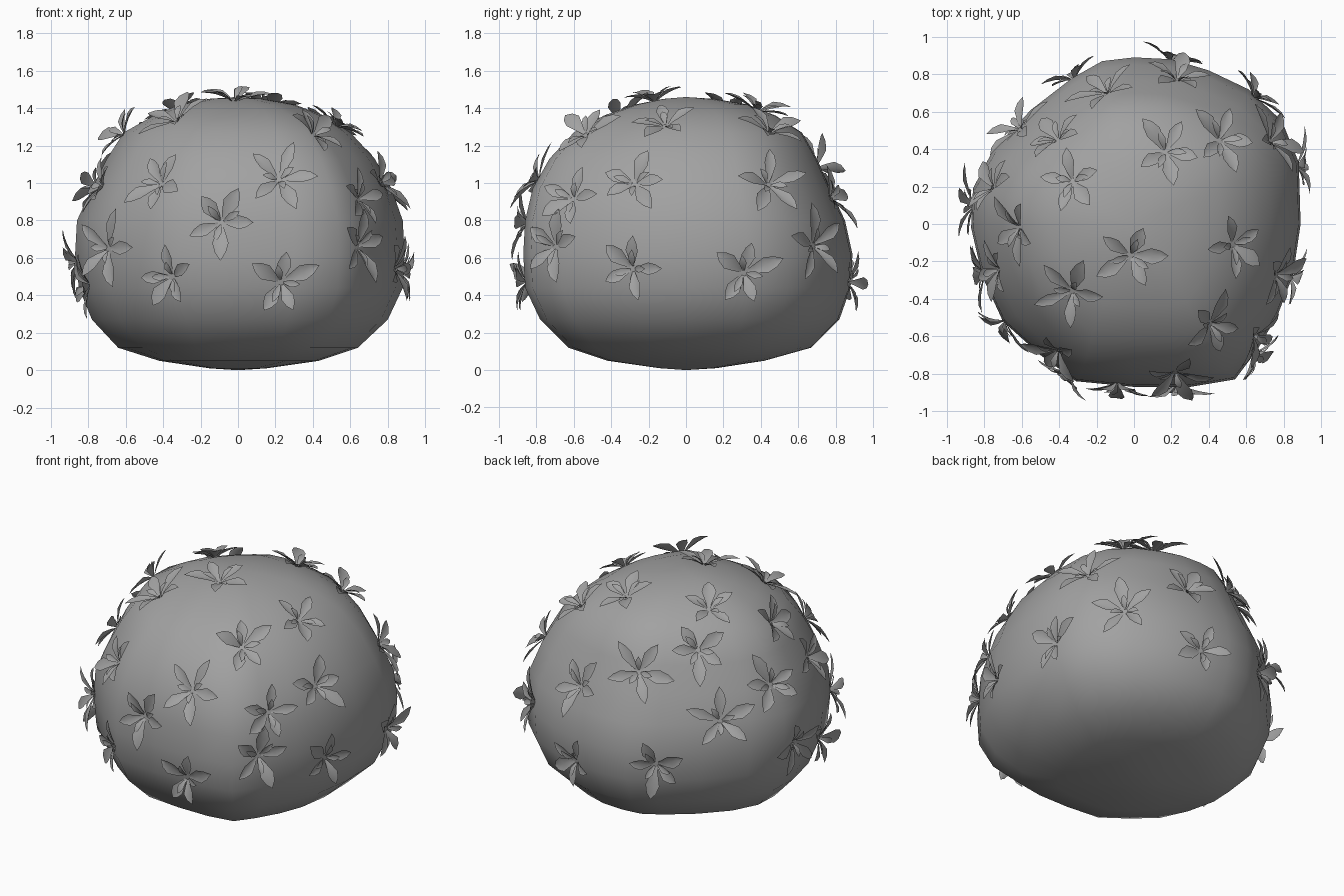
import bpy, bmesh, math, random
from mathutils import Vector, Matrix
from mathutils.bvhtree import BVHTree

cube = bpy.data.objects.get("Cube")
if cube:
    bpy.data.objects.remove(cube)
random.seed(4)

grey = bpy.data.materials.new("soft grey")
grey.use_nodes = True
colour = (0.36, 0.36, 0.36, 1)
grey.diffuse_color = colour
grey.node_tree.nodes["Principled BSDF"].inputs["Base Color"].default_value = colour


def finish(bm, name):
    bmesh.ops.recalc_face_normals(bm, faces=bm.faces)
    mesh = bpy.data.meshes.new(name)
    bm.to_mesh(mesh)
    mesh.materials.append(grey)
    mesh.shade_smooth()
    return mesh


def add_object(name, mesh):
    obj = bpy.data.objects.new(name, mesh)
    bpy.context.collection.objects.link(obj)
    return obj


# Bush body: one plan outline scaled by the half extents at each height
outline = [(.89, 0), (.88, .33), (.79, .55), (.61, .72), (.4, .82), (.2, .88),
           (0, .89), (-.17, .87), (-.33, .78), (-.55, .61), (-.75, .4), (-.86, .19),
           (-.87, -.02), (-.81, -.28), (-.7, -.52), (-.5, -.7), (-.31, -.84),
           (0, -.87), (.3, -.87), (.54, -.83), (.66, -.67), (.77, -.48), (.85, -.27)]
# height, then reach to +x, -x, +y, -y
rings = [(.01, .15, .15, .16, .14), (.05, .43, .42, .42, .42),
         (.12, .64, .64, .67, .63), (.27, .8, .78, .82, .78),
         (.44, .88, .85, .88, .86), (.62, .89, .87, .89, .87),
         (.8, .88, .86, .85, .86), (.97, .82, .78, .77, .82),
         (1.13, .73, .7, .7, .73), (1.27, .6, .61, .62, .6),
         (1.36, .46, .45, .48, .44), (1.42, .3, .31, .33, .27), (1.45, .13, .15, .15, .12)]
bm = bmesh.new()
loops = []
for z, right, left, back, front in rings:
    loops.append([bm.verts.new((x * (right / .89 if x > 0 else left / .87),
                                y * (back / .89 if y > 0 else front / .87), z))
                  for x, y in outline])
n = len(outline)
for low, high in zip(loops, loops[1:]):
    for i in range(n):
        j = (i + 1) % n
        bm.faces.new((low[i], low[j], high[j], high[i]))
for loop, z in ((loops[0], 0), (loops[-1], 1.46)):
    pole = bm.verts.new((0, 0, z))
    for i in range(n):
        bm.faces.new((loop[i], loop[(i + 1) % n], pole))
bmesh.ops.recalc_face_normals(bm, faces=bm.faces)
surface = BVHTree.FromBMesh(bm)
add_object("bush_body", finish(bm, "bush_body"))
bm.free()


# Leaf: a pointed, folded blade that arches away from the sprig centre
def add_leaf(bm, turn, length, width, lift):
    spin = Matrix.Rotation(turn, 3, 'Z')
    rows = []
    for t, w in ((0, .12), (.25, .55), (.55, 1), (.8, .68), (1, .02)):
        angle = lift * (1 - .45 * t)
        x, z = length * t * math.cos(angle), length * t * math.sin(angle)
        half = width * w / 2
        rows.append([bm.verts.new(spin @ Vector((x + .01, s * half, z + abs(s) * half * .35)))
                     for s in (-1, 0, 1)])
    for a, b in zip(rows, rows[1:]):
        for k in (0, 1):
            bm.faces.new((a[k], a[k + 1], b[k + 1], b[k]))


# Sprig: wide outer leaves plus small upright inner ones
def make_sprig(name):
    bm = bmesh.new()
    for i in range(5):
        add_leaf(bm, math.tau * i / 5 + random.uniform(-.25, .25), random.uniform(.15, .235),
                 random.uniform(.065, .09), random.uniform(.3, .65))
    for i in range(3):
        add_leaf(bm, math.tau * i / 3 + random.uniform(0, .8), random.uniform(.08, .12),
                 .04, random.uniform(.8, 1.1))
    mesh = finish(bm, name)
    bm.free()
    return mesh


sprigs = [make_sprig("leaf_sprig") for _ in range(4)]

# Approximate sprig positions, snapped to the body
spots = [(-.45, -.73, 1.03), (.22, -.78, 1.01), (-.09, -.87, .79), (-.35, -.8, .5),
         (.23, -.87, .47), (-.7, -.53, .65), (.64, -.7, .66), (.66, -.61, .92),
         (.4, -.53, 1.25), (-.34, -.37, 1.36), (-.02, -.17, 1.45), (.53, -.11, 1.31),
         (.75, -.27, .99), (.73, .44, .99), (.46, .45, 1.28), (.88, -.3, .54),
         (.88, .31, .52), (.66, .7, .67), (.17, .39, 1.4), (-.33, .23, 1.38),
         (-.42, .47, 1.22), (-.16, .73, 1.1), (.24, .8, .93), (.2, .88, .47),
         (-.33, .79, .55), (-.62, .52, .82), (-.61, -.02, 1.26), (-.76, -.25, 1),
         (-.77, .2, .98), (-.87, .1, .58), (-.84, -.27, .45)]
for i, spot in enumerate(spots):
    place, normal, _, _ = surface.find_nearest(Vector(spot))
    obj = add_object("leaf_sprig", sprigs[i % len(sprigs)])
    aim = normal.to_track_quat('Z', 'Y').to_matrix().to_4x4()
    obj.matrix_world = (Matrix.Translation(place - normal * .005) @ aim
                        @ Matrix.Rotation(random.uniform(0, math.tau), 4, 'Z'))
